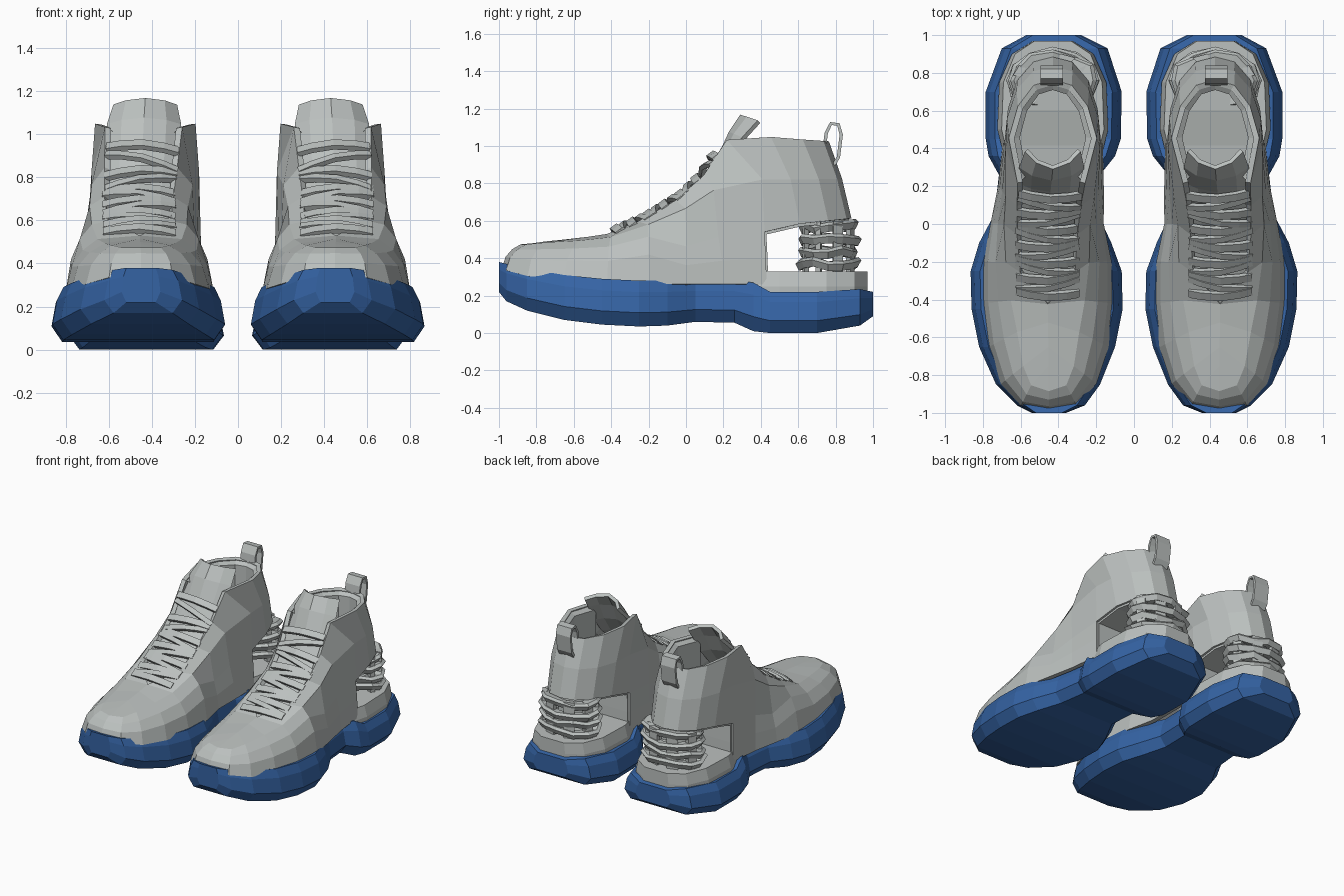
import bpy, bmesh, math, random
from mathutils import Vector

if "Cube" in bpy.data.objects:
    bpy.data.objects.remove(bpy.data.objects["Cube"])


def material(name, rgb):
    m = bpy.data.materials.new(name)
    m.diffuse_color = (*rgb, 1)
    m.use_nodes = True
    m.node_tree.nodes["Principled BSDF"].inputs["Base Color"].default_value = m.diffuse_color
    return m


GREY = material("light grey", (0.50, 0.53, 0.52))
BLUE = material("blue", (0.035, 0.125, 0.37))


def centre(y):
    """Centre line of the shoe bends slightly at the waist."""
    return 0.45 + 0.01 * min(1, y + 1) if y < 0 else 0.46 - 0.03 * min(1, y / 0.3)


def build(name, side, verts, faces, mat, thick=0):
    """Make a mesh; side = -1 mirrors it to the left shoe."""
    bm = bmesh.new()
    vs = [bm.verts.new((v[0] * side, v[1], v[2])) for v in verts]
    for f in faces:
        bm.faces.new([vs[i] for i in f])
    bmesh.ops.remove_doubles(bm, verts=bm.verts, dist=0.0005)
    bmesh.ops.recalc_face_normals(bm, faces=bm.faces)
    me = bpy.data.meshes.new(name)
    bm.to_mesh(me)
    bm.free()
    me.materials.append(mat)
    ob = bpy.data.objects.new(name + ("_right" if side > 0 else "_left"), me)
    bpy.context.collection.objects.link(ob)
    if thick:
        mod = ob.modifiers.new("thickness", "SOLIDIFY")
        mod.thickness = thick
        mod.offset = 0


def loft(rings, loop=False):
    """Skin closed rings of equal length, capped unless looped."""
    n, m = len(rings[0]), len(rings)
    faces = []
    for i in range(m if loop else m - 1):
        a, b = i * n, (i + 1) % m * n
        faces += [(a + j, a + (j + 1) % n, b + (j + 1) % n, b + j) for j in range(n)]
    if not loop:
        faces += [tuple(range(n)), tuple(range((m - 1) * n, m * n))]
    return [p for r in rings for p in r], faces


def strip(n, w):
    """Quads of a grid with n rows of w points."""
    return [(i * w + j, i * w + j + 1, i * w + j + w + 1, i * w + j + w)
            for i in range(n - 1) for j in range(w - 1)]


def band(path, w, t):
    """Flat rectangular band along a path."""
    rings = []
    for i, p in enumerate(path):
        d = (Vector(path[min(i + 1, len(path) - 1)]) - Vector(path[max(i - 1, 0)])).normalized()
        a = d.cross(Vector((0, -0.6, 0.8))).normalized()
        b = a.cross(d)
        rings.append([Vector(p) + a * u * w + b * v * t
                      for u, v in ((-.5, -.5), (.5, -.5), (.5, .5), (-.5, .5))])
    return loft(rings)


# Sole stations: y, inner x, outer x, bottom z, top z
SOLE = [(-1, .36, .54, .22, .38), (-.96, .26, .62, .17, .37), (-.85, .18, .73, .12, .345),
        (-.65, .1, .82, .07, .31), (-.45, .06, .86, .045, .29), (-.25, .065, .865, .035, .28),
        (-.1, .12, .82, .04, .28), (.05, .19, .74, .06, .28), (.26, .18, .715, .055, .28),
        (.36, .1, .77, .01, .27), (.45, .07, .785, 0, .22), (.7, .065, .785, 0, .22),
        (.93, .14, .7, .04, .235), (1, .28, .57, .09, .22)]

# Upper stations toe to ankle: sole edge, shoulder, top edge as (half width, y, z)
FRONT = [((0, -.97, .34), (0, -.88, .46), (0, -.82, .465)),
         ((.14, -.95, .33), (.09, -.85, .46), (0, -.75, .475)),
         ((.24, -.84, .3), (.13, -.75, .47), (0, -.65, .485)),
         ((.305, -.65, .28), (.16, -.57, .48), (0, -.52, .5)),
         ((.33, -.42, .26), (.19, -.4, .5), (0, -.42, .515)),
         ((.325, -.2, .26), (.21, -.2, .57), (.14, -.25, .585)),
         ((.285, 0, .26), (.215, 0, .66), (.15, -.05, .7)),
         ((.265, .2, .26), (.22, .15, .76), (.155, .1, .84)),
         ((.25, .43, .26), (.235, .41, .82), (.165, .22, 1.03))]


def upper_stations():
    """Round the front stations out to five points, then sweep the ankle back by ellipses."""
    out = []
    for i, (b, s, t) in enumerate(FRONT):
        rise = (.5, .8) if i < 6 else (.25, .5)
        mids = [tuple(b[k] + (s[k] - b[k]) * (f if k < 2 else r) for k in range(3))
                for f, r in zip((.2, .55), rise)]
        out.append([b, *mids, s, t])
    for deg in (20, 45, 70, 90):
        c, s = math.cos(math.radians(deg)), math.sin(math.radians(deg))
        c = max(c, 0) ** .85 if deg < 90 else 0
        out.append([(.235 * c, .47 + .4 * s, .57 + .04 * s), (.24 * c, .42 + .4 * s, .82),
                    (.23 * c, .3 + .45 * s, 1.06 - .04 * s)])
    return out


# Throat line (y, z), followed by the tongue and laces
THROAT = [(-.42, .5), (-.2, .595), (0, .72), (.1, .82), (.18, .94), (.24, 1.07), (.3, 1.16)]


def throat_z(y):
    for (y0, z0), (y1, z1) in zip(THROAT, THROAT[1:]):
        if y <= y1:
            return z0 + (z1 - z0) * (y - y0) / (y1 - y0)


def place(p, s):
    return (centre(p[1]) + s * p[0], p[1], p[2])


def make_shoe(side):
    rng = random.Random(4)
    upper = upper_stations()

    # Chunky sole
    rings = []
    for y, a, b, lo, hi in SOLE:
        h, e = hi - lo, min(.05, (b - a) * .12)
        half = [(e, lo), (0, lo + h * .3), (e * .4, lo + h * .75), (e, hi)]
        rings.append([(a + u, y, z) for u, z in half] + [(b - u, y, z) for u, z in half[::-1]])
    build("sole", side, *loft(rings), BLUE)

    # Upper shell with open throat, collar and heel window
    verts, faces = [], []
    for s in (1, -1):
        cols = []
        for st in upper:
            cols.append({k + 5 - len(st): len(verts) + k for k in range(len(st))})
            verts += [place(p, s) for p in st]
        for c, d in zip(cols, cols[1:]):
            faces += [(c[k], c[k + 1], d[k + 1], d[k]) for k in range(4) if k in c and k in d]
    build("upper", side, verts, faces, GREY, .03)

    # Padded collar lining
    verts, faces = [], []
    for s in (1, -1):
        base = len(verts)
        for w, y, z in (st[-1] for st in upper[8:]):
            inner = (w * .8, .48 + (y - .48) * .85)
            verts += [place(p, s) for p in ((w, y, z), (*inner, z - .03), (*inner, .58))]
        faces += [tuple(base + v for v in f) for f in strip(5, 3)]
    build("collar_lining", side, verts, faces, GREY)

    # Wall in front of the heel window, and footbed above it
    wall = [place(p, s) for p in upper[8][:3] for s in (-1, 1)]
    build("window_wall", side, wall, strip(3, 2), GREY, .02)
    edge = [upper[7][2], upper[8][2]] + [st[0] for st in upper[9:12]]
    bed = [place(p, s) for p in edge for s in (-1, 1)] + [place(upper[12][0], 1)]
    n = len(edge)
    build("footbed", side, bed, strip(n, 2) + [(2 * n - 2, 2 * n - 1, 2 * n)], GREY, .03)

    # Heel cup on top of the sole
    half = [(.25, .36), (.285, .5), (.275, .75), (.21, .9), (.1, .97)]
    outline = half + [(-w, y) for w, y in reversed(half)]
    build("heel_cup", side, *loft([[(.43 + w * k, y, z) for w, y in outline]
          for z, k in ((.19, 1.03), (.25, 1.03), (.33, .95))]), GREY)

    # Ribbed heel cage: wobbly flat rings joined by posts
    def cage(a, k):
        return .43 + .23 * k * math.cos(a), .76 + .155 * k * math.sin(a)
    for i in range(4):
        rings = []
        for j in range(12):
            k = 1.03 - .06 * (i % 2) + rng.uniform(-.07, .06)
            z = .37 + .066 * i + rng.uniform(-.016, .016)
            rings.append([(*cage(math.tau * j / 12, k * r), z + h) for r, h in
                          ((.68, -.02), (.95, -.026), (1.06, .01), (.97, .026), (.68, .02))])
        build("heel_rib", side, *loft(rings, loop=True), GREY)
    for j in range(8):
        a = math.tau * (j + .5) / 8
        w = .2 if math.sin(a) > 0 else .1
        build("heel_post", side, *loft([[(*cage(a + da, r), z) for da, r in
              ((-w, .75), (w, .75), (w, .93), (-w, .93))] for z in (.32, .46, .6)]), GREY)

    # Tongue: a curved sheet rising out of the throat
    verts = []
    for i, (y, z) in enumerate(THROAT):
        back, w = .09 * max(0, i - 2) / 4, .165 if i < 6 else .14
        verts += [(centre(y) + u * w, y + back * u * u, z - .03 * u * u) for u in (-1, -.6, 0, .6, 1)]
    build("tongue", side, verts, strip(len(THROAT), 5), GREY, .025)

    # Laces: raised straight rows with slightly slanted rows between them
    def lace(y, tilt, w):
        pts = []
        for t in (0, .2, .5, .8, 1):
            lift = .012 + .035 * math.sin(math.pi * t)
            yy = y + tilt * (t - .5)
            pts.append((centre(y) - .165 + .33 * t, yy - lift * .7, throat_z(yy) + lift * .7))
        build("lace", side, *band(pts, w, .025), GREY)
    for i in range(7):
        y = -.35 + .086 * i
        lace(y, .012 * (-1) ** i, .046)
        if i < 6:
            lace(y + .045, -.05 * (-1) ** i, .034)

    # Pull loop at the back of the collar
    loop = [(.735, .95), (.75, 1.07), (.775, 1.12), (.815, 1.115), (.83, 1.06), (.815, .94), (.79, .9)]
    verts = [(.435 + s * .06, y, z) for y, z in loop for s in (-1, 1)]
    build("pull_loop", side, verts, strip(len(loop), 2), GREY, .018)


for side in (1, -1):
    make_shoe(side)
